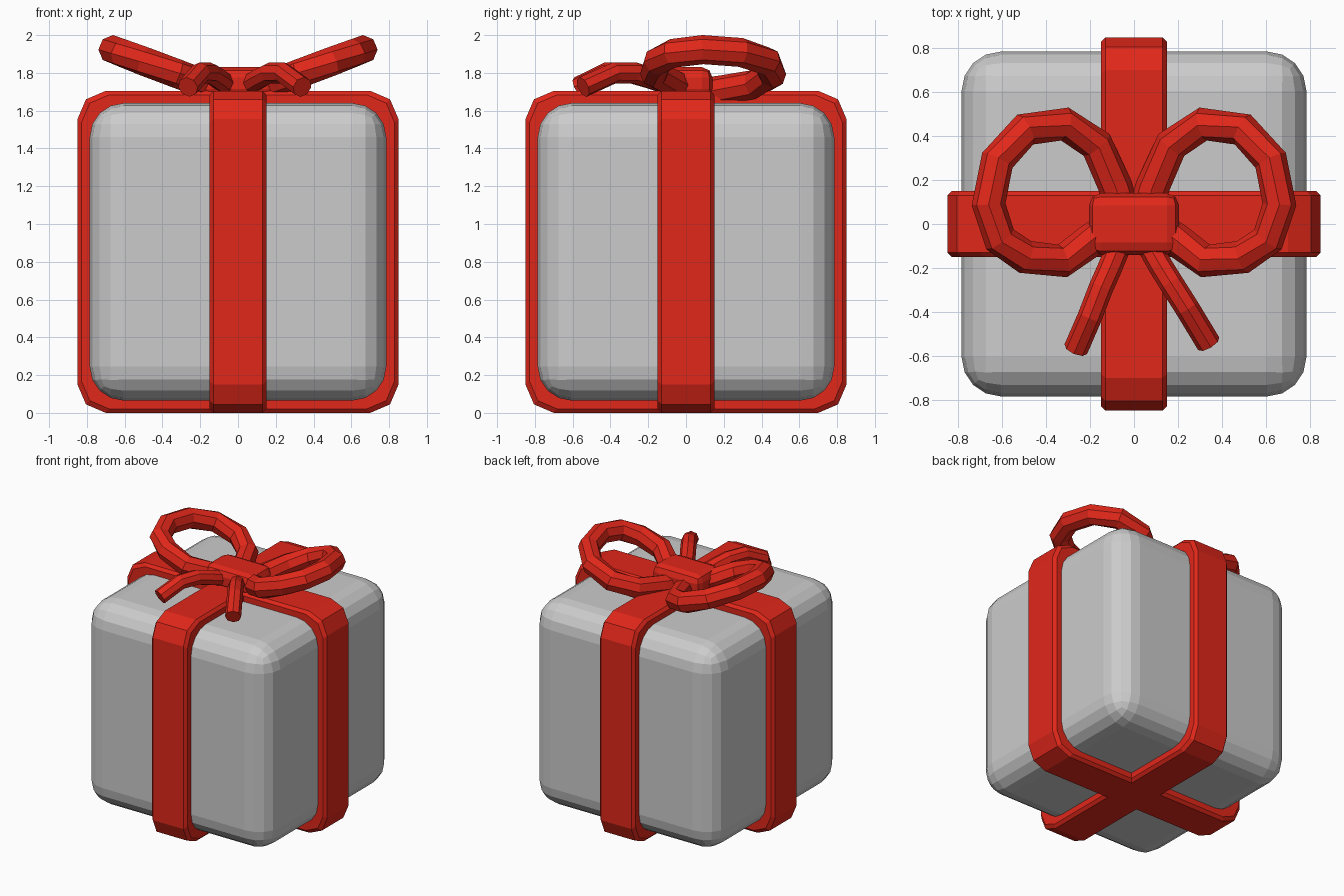
import bpy, bmesh, math

if "Cube" in bpy.data.objects:
    bpy.data.objects.remove(bpy.data.objects["Cube"])

red = bpy.data.materials.new("ribbon_red")
red.diffuse_color = (0.75, 0.02, 0.01, 1)
red.use_nodes = True
red.node_tree.nodes["Principled BSDF"].inputs["Base Color"].default_value = red.diffuse_color
MID_Z = 0.8525


def rounded_box(name, size, centre, radius, segments, mat=None):
    bm = bmesh.new()
    bmesh.ops.create_cube(bm, size=1)
    for v in bm.verts:
        v.co = [v.co[i] * size[i] for i in range(3)]
    bmesh.ops.bevel(bm, geom=bm.edges[:], offset=radius, segments=segments,
                    profile=0.5, affect='EDGES')
    me = bpy.data.meshes.new(name)
    bm.to_mesh(me)
    bm.free()
    ob = bpy.data.objects.new(name, me)
    ob.location = centre
    bpy.context.collection.objects.link(ob)
    if mat:
        me.materials.append(mat)
    return ob


def band(name, angle):
    # outline of the wrap in the x-z plane, with two-step corners
    corner = [(0.85, 0.70), (0.805, 0.805), (0.70, 0.85)]
    outline = []
    for sx, sz, flip in ((1, 1, 0), (-1, 1, 1), (-1, -1, 0), (1, -1, 1)):
        pts = corner[::-1] if flip else corner
        outline += [(sx * x, sz * z) for x, z in pts]
    # cross-section: (half width position, scale of the outline)
    section = [(-0.15, 0.89), (-0.15, 0.975), (-0.13, 1.0),
               (0.13, 1.0), (0.15, 0.975), (0.15, 0.89)]
    bm = bmesh.new()
    rings = [[bm.verts.new((x * s, w, MID_Z + z * MID_Z / 0.85 * s)) for w, s in section]
             for x, z in outline]
    n, m = len(rings), len(section)
    for i in range(n):
        for j in range(m):
            a, b = rings[i], rings[(i + 1) % n]
            k = (j + 1) % m
            bm.faces.new((a[j], a[k], b[k], b[j]))
    bmesh.ops.recalc_face_normals(bm, faces=bm.faces[:])
    me = bpy.data.meshes.new(name)
    bm.to_mesh(me)
    bm.free()
    me.materials.append(red)
    ob = bpy.data.objects.new(name, me)
    ob.rotation_euler.z = angle
    bpy.context.collection.objects.link(ob)


def tube(name, path, radius):
    cu = bpy.data.curves.new(name, 'CURVE')
    cu.dimensions = '3D'
    cu.bevel_depth = radius
    cu.bevel_resolution = 2
    cu.use_fill_caps = True
    cu.twist_mode = 'Z_UP'
    sp = cu.splines.new('POLY')
    sp.points.add(len(path) - 1)
    for p, co in zip(sp.points, path):
        p.co = (*co, 1)
    sp.use_smooth = False
    cu.materials.append(red)
    ob = bpy.data.objects.new(name, cu)
    bpy.context.collection.objects.link(ob)


# Box and wrapping bands
rounded_box("gift_box", (1.57, 1.57, 1.575), (0, 0, MID_Z), 0.18, 4)
band("ribbon_band_across", 0)
band("ribbon_band_front_back", math.pi / 2)

# Bow loops, tilted upwards to the outside
loop = [(0.05, 0.06), (0.085, 0.17), (0.17, 0.36), (0.315, 0.455), (0.495, 0.43),
        (0.622, 0.29), (0.662, 0.09), (0.61, -0.07), (0.495, -0.15),
        (0.325, -0.168), (0.19, -0.07), (0.08, 0.0)]
for side, label in ((-1, "left"), (1, "right")):
    tube("bow_loop_" + label, [(side * x, y, 1.675 + 0.375 * x) for x, y in loop], 0.077)

# Knot and tails
rounded_box("bow_knot", (0.41, 0.28, 0.17), (0, 0.0, 1.745), 0.055, 2, red)
tube("bow_tail_left", [(-0.04, -0.03, 1.72), (-0.11, -0.2, 1.775),
                       (-0.15, -0.29, 1.80), (-0.20, -0.42, 1.80),
                       (-0.265, -0.57, 1.725)], 0.056)
tube("bow_tail_right", [(0.03, -0.03, 1.72), (0.12, -0.19, 1.775),
                        (0.17, -0.27, 1.80), (0.24, -0.38, 1.80),
                        (0.34, -0.545, 1.725)], 0.056)
